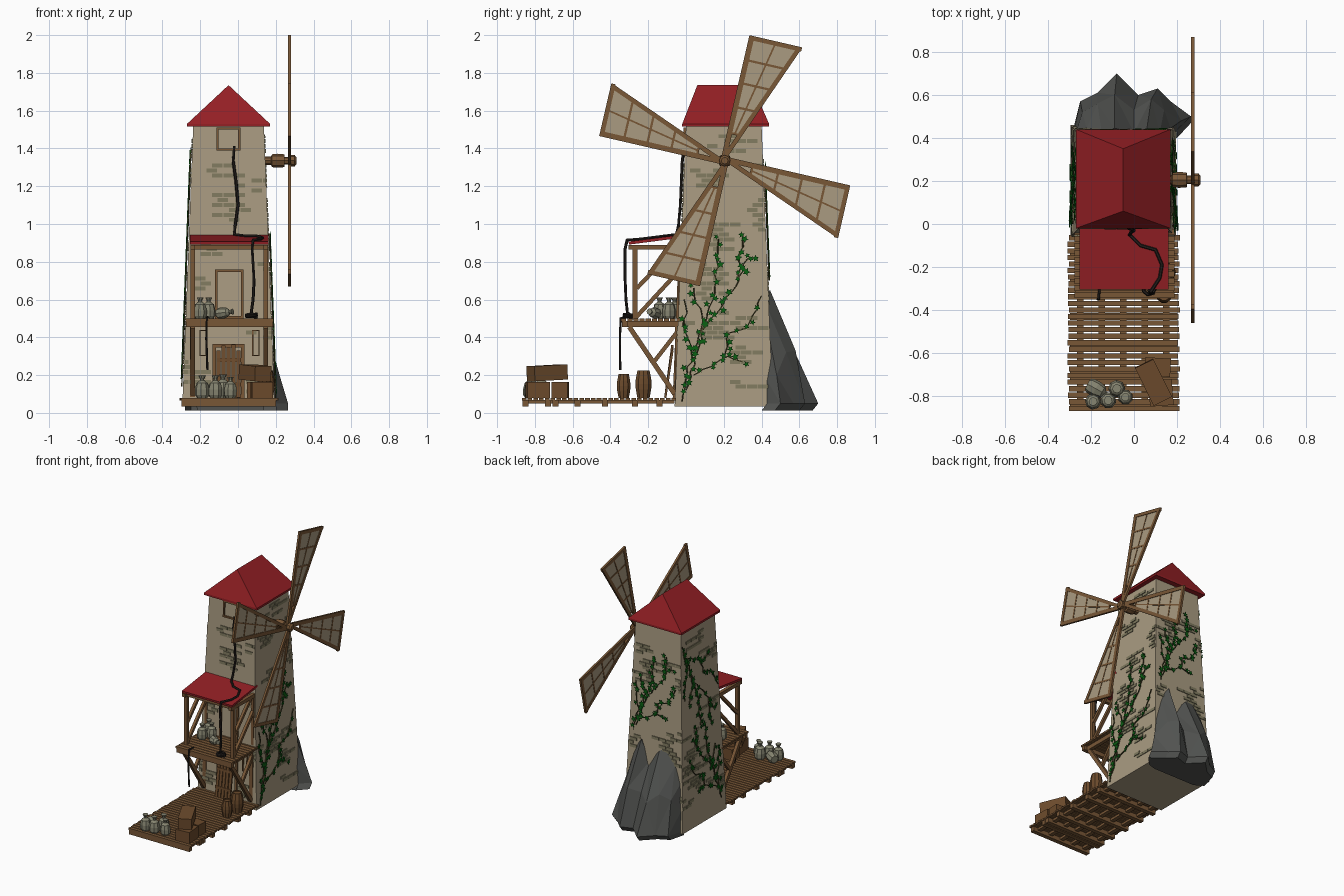
import bpy, bmesh, math, random
from mathutils import Matrix, Vector, Euler

if "Cube" in bpy.data.objects:
    bpy.data.objects.remove(bpy.data.objects["Cube"])
random.seed(4)

def mat(name, r, g, b):
    m = bpy.data.materials.new(name)
    m.diffuse_color = (r, g, b, 1)
    m.use_nodes = True
    m.node_tree.nodes["Principled BSDF"].inputs["Base Color"].default_value = m.diffuse_color
    return m
PLASTER = mat("plaster", .40, .33, .22)
BRICK = mat("brick_olive", .215, .195, .115)
RED = mat("roof_red", .30, .014, .018)
WOOD = mat("wood", .19, .095, .037)
DARK = mat("crate_wood", .15, .07, .025)
ROCK = mat("rock_grey", .085, .088, .083)
LEAF = mat("leaf_green", .003, .115, .006)
STEM = mat("stem_brown", .05, .045, .015)
ROPE = mat("rope_black", .018, .014, .012)
SACK = mat("sack_grey", .24, .235, .165)

def finish(bm, name, m):
    bmesh.ops.recalc_face_normals(bm, faces=bm.faces)
    me = bpy.data.meshes.new(name)
    bm.to_mesh(me)
    bm.free()
    me.materials.append(m)
    ob = bpy.data.objects.new(name, me)
    bpy.context.collection.objects.link(ob)
    return ob

def box(bm, c, s, rot=(0, 0, 0)):
    M = Matrix.Translation(c) @ Euler(rot).to_matrix().to_4x4() @ Matrix.Diagonal((*s, 1))
    bmesh.ops.create_cube(bm, size=1, matrix=M)

def beam(bm, p, q, w, t):
    p, q = Vector(p), Vector(q)
    d = q - p
    M = Matrix.Translation((p + q) / 2) @ d.to_track_quat('Z', 'Y').to_matrix().to_4x4()
    bmesh.ops.create_cube(bm, size=1, matrix=M @ Matrix.Diagonal((w, t, d.length, 1)))

def prism(bm, a, b):
    a = [bm.verts.new(p) for p in a]
    b = [bm.verts.new(p) for p in b]
    bm.faces.new(a)
    bm.faces.new(b[::-1])
    for i in range(len(a)):
        j = (i + 1) % len(a)
        bm.faces.new((a[i], b[i], b[j], a[j]))

def lathe(bm, prof, n, M):
    rings = [[bm.verts.new(M @ Vector((r * math.cos(k * math.tau / n), r * math.sin(k * math.tau / n), z)))
              for k in range(n)] for r, z in prof]
    for a, b in zip(rings, rings[1:]):
        for k in range(n):
            bm.faces.new((a[k], a[(k + 1) % n], b[(k + 1) % n], b[k]))
    bm.faces.new(rings[0][::-1])
    bm.faces.new(rings[-1])

# Tower: tapered square shaft; wall() maps (sideways, height) onto one of its faces
CX, CY = -.05, .2
def half(z):
    t = (z - .035) / 1.49
    return .245 - .058 * t, .26 - .06 * t
def wall(side, s, z, off):
    hx, hy = half(z)
    return {"front": (s, CY - hy - off, z), "back": (s, CY + hy + off, z),
            "right": (CX + hx + off, s, z), "left": (CX - hx - off, s, z)}[side]
def ring(z):
    hx, hy = half(z)
    return [(CX + i * hx, CY + j * hy, z) for i, j in ((-1, -1), (1, -1), (1, 1), (-1, 1))]
bm = bmesh.new()
prism(bm, ring(.035), ring(1.525))
finish(bm, "tower", PLASTER)

def plate(bm, side, pts, a, b):
    prism(bm, [wall(side, s, z, a) for s, z in pts], [wall(side, s, z, b) for s, z in pts])

# Exposed brick patches on a staggered grid
bm = bmesh.new()
for side in ("front", "right", "back", "left"):
    cells = set()
    for _ in range(17):
        i0, j0 = random.randint(1, 54), random.randint(-4, 4)
        for di in range(random.randint(2, 4)):
            for dj in range(random.randint(1, 3)):
                cells.add((i0 + di, j0 + dj - di % 2 * random.randint(0, 1)))
    for i, j in sorted(cells):
        z = .05 + i * .026
        c = CX if side in ("front", "back") else CY
        h = half(z)[0 if c == CX else 1] - .002
        s = c + (j + .5 * (i % 2)) * .06
        a, b = max(s - .028, c - h), min(s + .028, c + h)
        if b - a < .012 or z > 1.49:
            continue
        if side == "front" and -.16 < s < .06 and (z < .78 or z > 1.37):
            continue
        plate(bm, side, [(a, z), (b, z), (b, z + .021), (a, z + .021)], -.002, .005)
finish(bm, "brick_patches", BRICK)

# Door, window and slit frames on the front
bm = bmesh.new()
for x0, x1, z0, z1, w in ((-.135, .035, .08, .365, .018), (-.122, .03, .5, .76, .014), (-.115, .012, 1.39, 1.512, .011),
                          (-.205, -.165, .3, .44, .006), (.075, .115, .3, .44, .006)):
    for a, b, c, d in ((x0, x0 + w, z0, z1), (x1 - w, x1, z0, z1), (x0, x1, z1 - w, z1), (x0, x1, z0, z0 + w)):
        plate(bm, "front", [(a, c), (b, c), (b, d), (a, d)], -.005, .012)
finish(bm, "door_and_window_frames", WOOD)

# Leaning plank panel in the lower doorway
bm = bmesh.new()
for k in range(5):
    x, top = -.102 + k * .026, (.33, .355, .345, .36, .33)[k]
    beam(bm, (x, -.11, .08), (x, -.072, top), .021, .012)
for z in (.15, .28):
    box(bm, (-.05, -.112 + (z - .08) * .15, z), (.13, .012, .02))
finish(bm, "plank_panel", DARK)

# Hipped roof with eave slab
bm = bmesh.new()
E = [(-.27, -.02), (.17, -.02), (.17, .44), (-.27, .44)]
prism(bm, [(x, y, 1.515) for x, y in E], [(x, y, 1.53) for x, y in E])
v = [bm.verts.new((x, y, 1.53)) for x, y in E] + [bm.verts.new((-.05, y, 1.735)) for y in (.06, .35)]
for f in ((0, 1, 4), (1, 2, 5, 4), (2, 3, 5), (3, 0, 4, 5), (3, 2, 1, 0)):
    bm.faces.new([v[i] for i in f])
finish(bm, "roof", RED)

# Hub and axle
bm = bmesh.new()
lathe(bm, [(.022, 0), (.022, .05), (.034, .055), (.037, .085), (.034, .12), (.02, .122), (.02, .145),
           (.03, .147), (.03, .175), (.018, .185)], 8,
      Matrix.Translation((.125, .205, 1.335)) @ Matrix.Rotation(math.pi / 2, 4, 'Y'))
finish(bm, "hub", WOOD)

# Four sails: spar, slanted edge, lattice and cloth
frame, cloth = bmesh.new(), bmesh.new()
for k in range(4):
    a = math.radians(13 + 90 * k)
    def P(u, v, x=.273):
        return (x, .205 + u * math.sin(a) + v * math.cos(a), 1.335 + u * math.cos(a) - v * math.sin(a))
    def bar(p, q, w, t=.015):
        d = (Vector(q) - Vector(p)).normalized()
        n = Vector((-d.y, d.x)) * w / 2
        pts = [Vector(p) + n, Vector(q) + n, Vector(q) - n, Vector(p) - n]
        prism(frame, [P(*c, .273 - t / 2) for c in pts], [P(*c, .273 + t / 2) for c in pts])
    edge = lambda u: .02 + (u - .1) * .405
    bar((0, -.008), (.677, -.008), .028)
    bar((.03, 0), (.672, edge(.672)), .024)
    bar((.665, -.022), (.665, .264), .024)
    bar((.15, .02), (.665, .122), .009, .011)
    for u in (.15, .29, .42, .545):
        bar((u, 0), (u, edge(u)), .012, .011)
    pts = [(.15, -.01), (.665, -.01), (.665, edge(.665)), (.15, edge(.15))]
    prism(cloth, [P(*c, .27) for c in pts], [P(*c, .276) for c in pts])
finish(frame, "sail_frames", WOOD)
finish(cloth, "sail_cloth", PLASTER)

# Lower deck: planks on joists
bm = bmesh.new()
for k in range(27):
    box(bm, (-.048 + random.uniform(-.004, .004), -.857 + k * .0305, .073), (.515, .024, .014))
for y in (-.85, -.73, -.69, -.575, -.43, -.27, -.14):
    box(bm, (-.048, y, .05), (.5, .032, .034))
for x in (-.25, -.15, -.05, .05, .15):
    box(bm, (x, -.46, .058), (.03, .8, .018))
finish(bm, "lower_deck", WOOD)

# Balcony: floor, side posts, rails and braces
bm = bmesh.new()
for k in range(10):
    box(bm, (-.045, -.33 + k * .0325, .492), (.465, .027, .014))
box(bm, (-.045, -.325, .47), (.46, .028, .032))
for x in (-.24, .147):
    box(bm, (x, -.18, .47), (.026, .32, .032))
    box(bm, (x, -.27, .69), (.025, .025, .39))
    box(bm, (x, -.15, .877), (.025, .31, .026))
    beam(bm, (x, -.3, .455), (x, -.06, .1), .024, .026)
    beam(bm, (x, -.17, .27), (x, -.03, .45), .022, .022)
    beam(bm, (x, -.27, .5), (x, -.03, .76), .02, .022)
    beam(bm, (x, -.26, .66), (x, -.06, .87), .02, .022)
    box(bm, (x, -.045, .28), (.026, .026, .4))
    box(bm, (x, -.03, .69), (.022, .022, .38))
box(bm, (-.046, -.27, .877), (.4, .025, .026))
finish(bm, "balcony", WOOD)
bm = bmesh.new()
beam(bm, (-.046, -.303, .899), (-.046, 0, .938), .415, .016)
finish(bm, "awning", RED)

# Barrels
bm = bmesh.new()
for x, y, r, h in ((.14, -.33, .038, .125), (.15, -.225, .045, .145)):
    lathe(bm, [(r * .75, 0), (r * .95, h * .3), (r, h * .5), (r * .95, h * .7), (r * .75, h), (r * .65, h), (r * .65, h - .008)],
          10, Matrix.Translation((x, y, .08)))
finish(bm, "barrels", DARK)

# Crates
bm = bmesh.new()
box(bm, (.125, -.785, .122), (.11, .12, .084), (0, 0, .08))
box(bm, (.11, -.665, .122), (.12, .085, .084), (0, 0, -.06))
box(bm, (.09, -.735, .212), (.095, .195, .08), (.05, 0, .46))
finish(bm, "crates", DARK)

# Grain sacks with tied necks, on deck and balcony
bm = bmesh.new()
for x, y, z, s, tilt in ((-.19, -.825, .08, 1, 0), (-.12, -.82, .08, 1, 0), (-.08, -.765, .08, 1.05, 0),
                         (-.04, -.805, .08, .95, 0), (-.215, -.745, .115, 1, 1.5), (-.2, -.06, .5, .95, 0),
                         (-.155, -.09, .5, .95, 0), (-.2, -.14, .5, .95, 0), (-.11, -.15, .525, .8, 1.45)):
    M = Matrix.Translation((x, y, z)) @ Euler((0, tilt, -.5 if tilt else x * 9)).to_matrix().to_4x4() @ Matrix.Scale(s, 4)
    lathe(bm, [(.028, 0), (.037, .015), (.038, .045), (.03, .078), (.012, .092), (.011, .098), (.02, .117)], 8, M)
finish(bm, "sacks", SACK)

# Rock leaning on the back: per column base x,y / middle x,y,z / crest x,z
cols = [(-.28, .45, -.275, .45, .2, -.27, .42), (-.25, .57, -.24, .52, .3, -.22, .52),
        (-.17, .61, -.17, .56, .34, -.15, .64), (-.08, .70, -.09, .60, .27, -.09, .6),
        (.02, .60, .0, .53, .3, .0, .5), (.11, .63, .08, .58, .33, .06, .65),
        (.17, .57, .14, .53, .32, .12, .57), (.265, .5, .22, .48, .2, .17, .38), (.2, .43, .19, .43, .17, .165, .3)]
bm = bmesh.new()
levels = [[bm.verts.new(p) for p in lv] for lv in (
    [(c[0], c[1] - .03, .012) for c in cols], [(c[0], c[1], .05) for c in cols],
    [(c[2], c[3], c[4]) for c in cols], [(c[5], .425 + .02 * (i % 2), c[6]) for i, c in enumerate(cols)],
    [(c[5], .38, c[6] - .03) for c in cols])]
levels.append([bm.verts.new((c[5] * .8, .38, .012)) for c in cols])
for a, b in zip(levels, levels[1:] + levels[:1]):
    for i in range(len(cols) - 1):
        bm.faces.new((a[i], a[i + 1], b[i + 1], b[i]))
bmesh.ops.triangulate(bm, faces=bm.faces)
finish(bm, "rock", ROCK)

# Ivy: stems as short strips, star leaves alongside
paths = [[(-.02, .06), (.0, .18), (.03, .3), (.0, .42), (-.01, .6)], [(0, .12), (.06, .32), (.11, .5), (.16, .7), (.17, .92)],
         [(.04, .2), (.15, .26), (.22, .3), (.3, .27)], [(.09, .44), (.2, .58), (.28, .7), (.3, .95)],
         [(.2, .28), (.22, .42), (.32, .45), (.4, .62)], [(.28, .72), (.33, .82), (.37, .82)], [(.05, .3), (.09, .48), (.04, .66)]]
stems, leaves = bmesh.new(), bmesh.new()
def ivy(side, f):
    for path in paths:
        pts = [f(s, z) for s, z in path]
        for (s0, z0), (s1, z1) in zip(pts, pts[1:]):
            L = math.hypot(s1 - s0, z1 - z0)
            n = max(2, round(L / .035))
            prev = (s0, z0)
            for k in range(1, n + 1):
                j = random.uniform(-.012, .012) if k < n else 0
                p = (s0 + (s1 - s0) * k / n + j, z0 + (z1 - z0) * k / n)
                beam(stems, wall(side, *prev, .007), wall(side, *p, .007), .006, .006)
                prev = p
                if random.random() < .75:
                    cs, cz, r, t = p[0] + random.uniform(-.02, .02), p[1] + random.uniform(-.015, .015), random.uniform(.015, .023), random.random() * 6
                    star = [(cs + r * (1, .45)[q % 2] * math.cos(t + q * math.pi / 5),
                             cz + r * (1, .45)[q % 2] * math.sin(t + q * math.pi / 5)) for q in range(10)]
                    plate(leaves, side, star, .010, .014)
ivy("right", lambda s, z: (s, z))
ivy("back", lambda s, z: (.11 - s * .8, .66 + z * .68))
ivy("left", lambda s, z: (.38 - s * .95, 1.45 - z * .75))
ivy("left", lambda s, z: (.02 + s * .85, .1 + z * .7))
finish(stems, "ivy_stems", STEM)
finish(leaves, "ivy_leaves", LEAF)

# Ropes: long one from the window over the awning to a coil, short one under the balcony
def rope(name, pts, r=.008):
    bm = bmesh.new()
    for p, q in zip(pts, pts[1:]):
        d = Vector(q) - Vector(p)
        M = Matrix.Translation(p) @ d.to_track_quat('Z', 'Y').to_matrix().to_4x4()
        lathe(bm, [(r, -.002), (r, d.length + .002)], 6, M)
    finish(bm, name, ROPE)
coil = [(.07 + .028 * math.cos(t * .9), -.3 + .028 * math.sin(t * .9), .507 + t * .0012) for t in range(15)]
rope("long_rope", [(-.02, -.01, 1.41), (-.025, -.02, 1.33), (-.01, -.025, 1.22), (0, -.03, 1.1), (-.015, -.04, .99),
                   (-.02, -.05, .945), (.03, -.1, .938), (.1, -.12, .936), (.13, -.19, .927), (.12, -.25, .92),
                   (.08, -.312, .915), (.075, -.322, .87), (.085, -.322, .7), (.08, -.318, .6), (.07, -.31, .53)] + coil)
rope("short_rope", [(-.16, -.3, .507), (-.165, -.345, .503), (-.168, -.35, .4), (-.162, -.348, .23)], .006)
